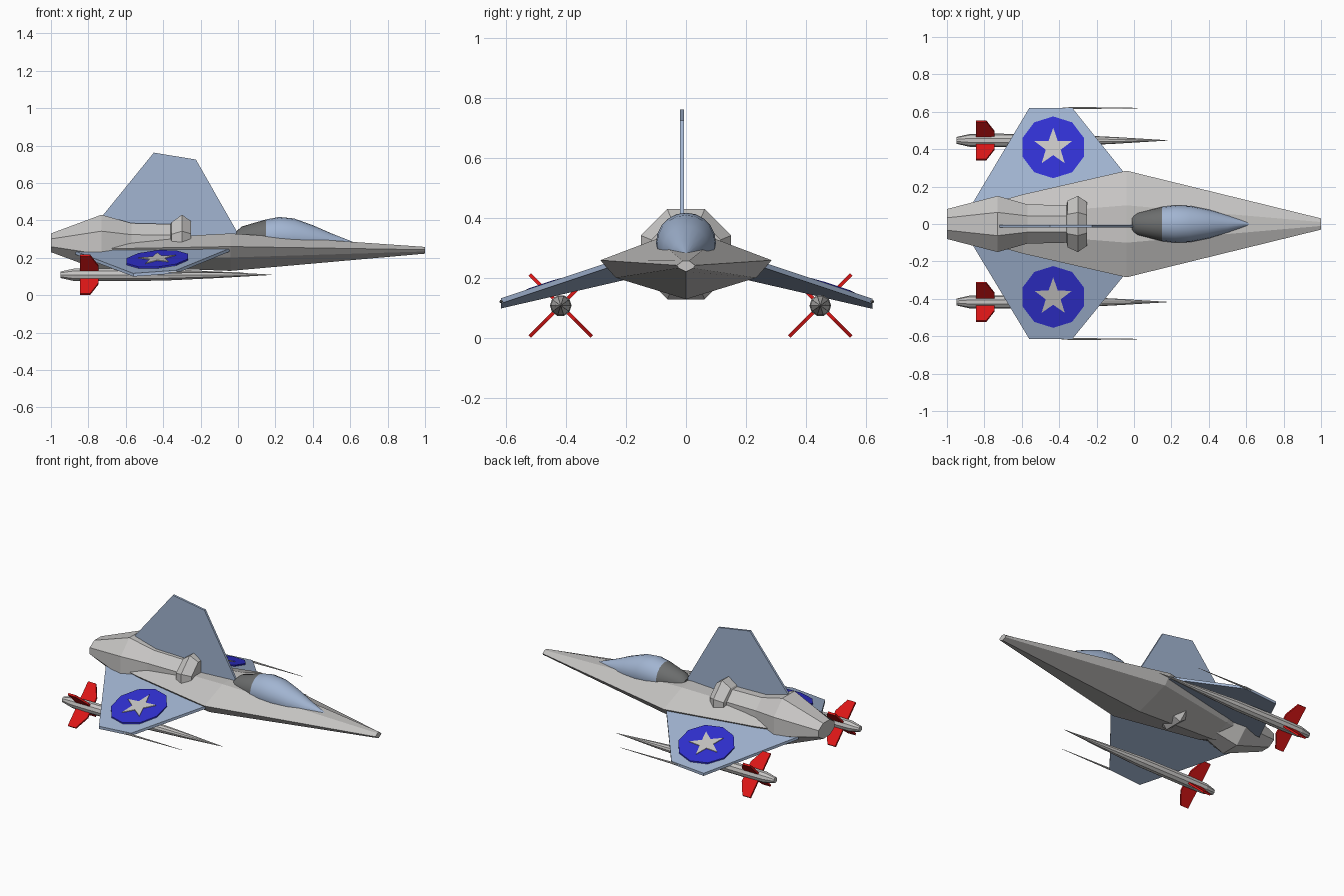
import bpy, bmesh, math
from mathutils import Vector

cube = bpy.data.objects.get("Cube")
if cube:
    bpy.data.objects.remove(cube, do_unlink=True)


def material(name, rgb):
    m = bpy.data.materials.new(name)
    m.use_nodes = True
    m.diffuse_color = (*rgb, 1)
    m.node_tree.nodes["Principled BSDF"].inputs["Base Color"].default_value = (*rgb, 1)
    return m


GREY = material("light grey", (0.57, 0.56, 0.55))
SKY = material("pale blue", (0.36, 0.46, 0.64))
BLUE = material("deep blue", (0.03, 0.03, 0.64))
RED = material("red", (0.72, 0.008, 0.008))
DARK = material("dark grey", (0.15, 0.155, 0.155))


def finish(name, bm, *mats):
    bmesh.ops.recalc_face_normals(bm, faces=bm.faces[:])
    mesh = bpy.data.meshes.new(name)
    bm.to_mesh(mesh)
    bm.free()
    for m in mats:
        mesh.materials.append(m)
    obj = bpy.data.objects.new(name, mesh)
    bpy.context.collection.objects.link(obj)
    return obj


def smooth(obj, degrees):
    bpy.ops.object.select_all(action='DESELECT')
    obj.select_set(True)
    bpy.context.view_layer.objects.active = obj
    bpy.ops.object.shade_smooth_by_angle(angle=math.radians(degrees))


def loft(name, rings, *mats):
    """Skin a list of equal point rings and cap both ends."""
    bm = bmesh.new()
    rows = [[bm.verts.new(p) for p in ring] for ring in rings]
    n = len(rows[0])
    for a, b in zip(rows, rows[1:]):
        for i in range(n):
            j = (i + 1) % n
            bm.faces.new((a[i], a[j], b[j], b[i]))
    bm.faces.new(rows[0])
    bm.faces.new(rows[-1])
    return finish(name, bm, *mats)


def ring(x, ry, rz, y, z, n, phase=0.0):
    angles = [2 * math.pi * i / n + phase for i in range(n)]
    return [(x, y + ry * math.cos(a), z + rz * math.sin(a)) for a in angles]


def slab(name, points, offset, mat):
    """Flat outline thickened by an offset vector."""
    top = [Vector(p) for p in points]
    return loft(name, [top, [p + Vector(offset) for p in top]], mat)


# Fuselage: lozenge plan with a sharp side edge and shallow keel
def hull_ring(x, w, edge, top, keel):
    low = edge - 0.45 * (edge - keel)
    half = [(0.82 * w, low), (w, edge), (0.35 * w, top)]
    right = [(x, y, z) for y, z in half]
    left = [(x, -y, z) for y, z in reversed(half)]
    return [(x, 0, keel)] + right + left


loft("fuselage", [hull_ring(*s) for s in (
    (1.0, 0.03, 0.243, 0.258, 0.222),
    (-0.04, 0.285, 0.26, 0.33, 0.13),
    (-0.6, 0.157, 0.25, 0.3, 0.15),
    (-0.8, 0.1, 0.25, 0.28, 0.2))], GREY)

# Octagonal engine with flared intake
engine = [(-1.0, 0.08, 0.05), (-0.73, 0.15, 0.15), (-0.57, 0.105, 0.105),
          (-0.36, 0.1, 0.1), (-0.355, 0.125, 0.11), (-0.3, 0.15, 0.15), (-0.25, 0.115, 0.115)]
k = 1 / math.cos(math.pi / 8)
loft("engine", [ring(x, ry * k, rz * k, 0, 0.28, 8, math.pi / 8) for x, ry, rz in engine], GREY)

# Canopy: teardrop with a dark rear fairing
canopy = [(-0.01, 0.05, 0.29), (0.02, 0.062, 0.305), (0.15, 0.092, 0.313), (0.22, 0.1, 0.318),
          (0.3, 0.097, 0.313), (0.4, 0.077, 0.297), (0.5, 0.047, 0.283), (0.62, 0.006, 0.277)]
glass = loft("canopy", [ring(x, r, r, 0, z, 20) for x, r, z in canopy], SKY, DARK)
for f in glass.data.polygons:
    f.material_index = int(f.center.x < 0.15)
smooth(glass, 35)

# Tail fin
slab("tail_fin", [(x, -0.02, z) for x, z in (
    (-0.73, 0.3), (-0.72, 0.43), (-0.45, 0.762), (-0.225, 0.725), (0, 0.33), (0, 0.28))],
    (0, 0.014, 0), SKY)


def on_wing(x, y, lift=0.0):
    return (x, y, 0.326 + 0.073 * x - 0.274 * abs(y) + lift)


def star_outline(cx, cy, r, side):
    pts = []
    for i in range(10):
        a = math.pi / 2 + i * math.pi / 5
        rr = r if i % 2 == 0 else r * 0.4
        pts.append((cx + rr * math.cos(a), cy + rr * math.sin(a)))
    return pts


for label, side, tip, badge_y, pod_y in (("left", 1, 0.62, 0.41, 0.447),
                                         ("right", -1, 0.615, 0.39, 0.417)):
    # Drooping wing
    plan = [(-0.87, 0.1), (-0.56, tip), (-0.33, tip), (-0.045, 0.265), (-0.2, 0.1)]
    slab(label + "_wing", [on_wing(x, side * y) for x, y in plan], (0, 0, -0.017), SKY)

    # Roundel and star plates
    cx, cy = -0.432, side * badge_y
    disc = [(cx + 0.172 * math.cos(a), cy + 0.165 * math.sin(a))
            for a in (math.pi * (i + 0.5) / 5 for i in range(10))]
    slab(label + "_roundel", [on_wing(x, y, 0.008) for x, y in disc], (0, 0, -0.009), BLUE)
    slab(label + "_star", [on_wing(x, y, 0.012) for x, y in star_outline(cx, cy, 0.105, side)],
         (0, 0, -0.005), GREY)

    # Thin wing tip probe
    loft(label + "_tip_probe", [ring(x, r, r, side * tip, 0.122, 6) for x, r in (
        (-0.39, 0.001), (-0.33, 0.006), (0.03, 0.001))], GREY)

    # Missile body
    py, pz = side * pod_y, 0.109
    loft(label + "_missile", [ring(x, r, r, py, pz, 10) for x, r in (
        (-0.95, 0.018), (-0.88, 0.034), (-0.75, 0.036), (-0.4, 0.033),
        (-0.1, 0.018), (0.18, 0.001))], GREY)

    # Four crossed missile fins
    for i in range(4):
        a = math.pi / 4 + i * math.pi / 2
        out = Vector((0, math.cos(a), math.sin(a)))
        thick = Vector((0, -math.sin(a), math.cos(a))) * 0.012
        base = Vector((0, py, pz)) - thick / 2
        outline = [(-0.845, 0.02), (-0.845, 0.146), (-0.79, 0.146), (-0.745, 0.065), (-0.745, 0.02)]
        slab(f"{label}_missile_fin_{i + 1}",
             [base + out * r + Vector((x, 0, 0)) for x, r in outline], thick, RED)
